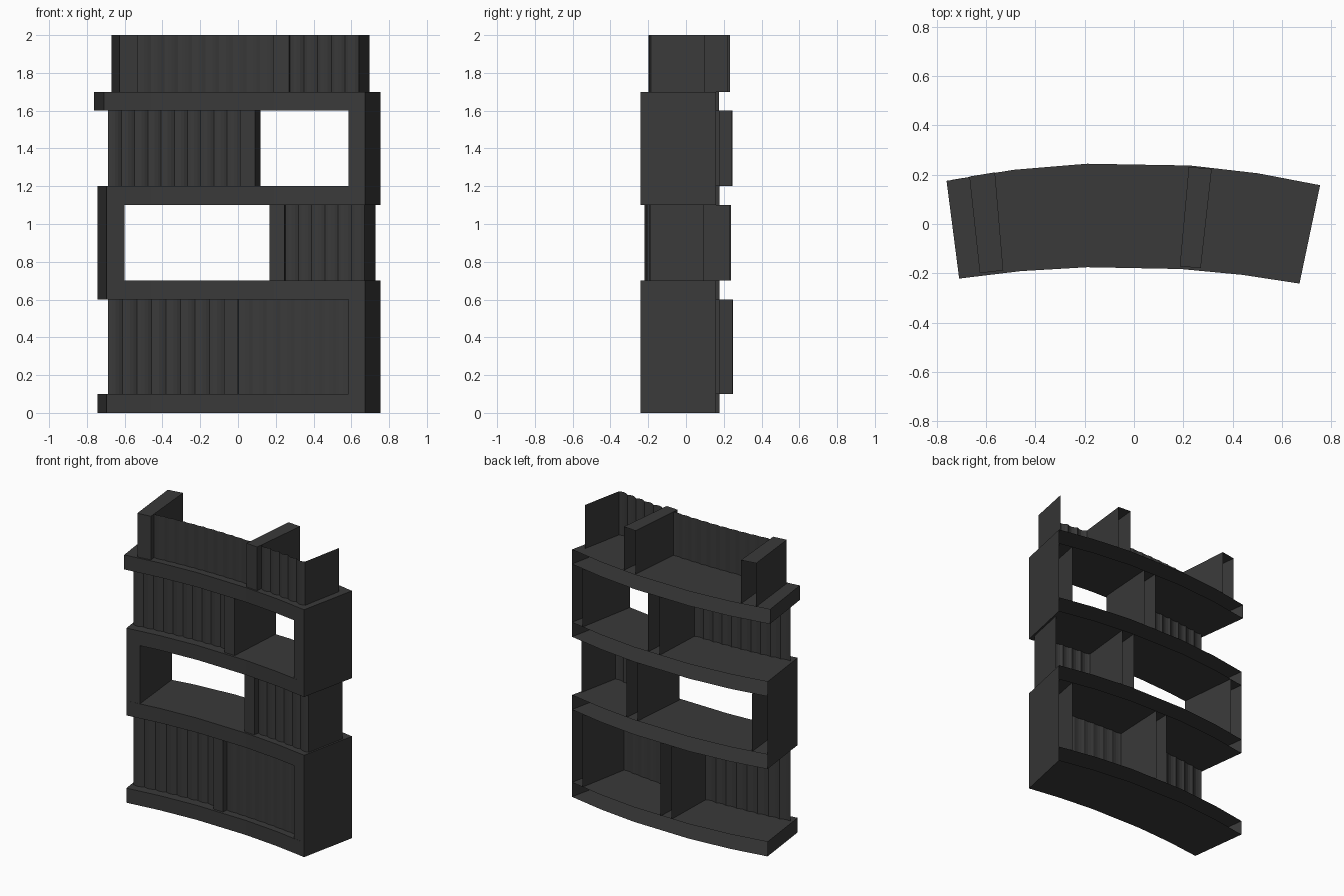
import bpy, bmesh, math

if "Cube" in bpy.data.objects:
    bpy.data.objects.remove(bpy.data.objects["Cube"])

mat = bpy.data.materials.new("charcoal")
mat.diffuse_color = (0.042, 0.042, 0.042, 1)
mat.use_nodes = True
mat.node_tree.nodes["Principled BSDF"].inputs["Base Color"].default_value = mat.diffuse_color


def point(x, d, z):
    """Point d behind the curved front edge, along the fanned-out depth direction."""
    return (x + (0.245 * x + 0.045) * d, -0.174 - 0.12 * (x + 0.08) ** 2 + d, z)


def depth(x):
    return 0.422 - 0.05 * x * x


def finish(name, bm):
    bmesh.ops.remove_doubles(bm, verts=bm.verts, dist=1e-5)
    me = bpy.data.meshes.new(name)
    bm.to_mesh(me)
    bm.free()
    me.materials.append(mat)
    ob = bpy.data.objects.new(name, me)
    bpy.context.collection.objects.link(ob)
    return ob


def open_box(name, xs, z0, z1, inset=0.0, back_gap=0.0, top=True, bottom=True):
    """Curved hollow box: front, both ends, optional caps, open at the back."""
    bm = bmesh.new()
    rows = [[bm.verts.new(point(x, d, z))
             for d, z in ((depth(x) - back_gap, z0), (inset, z0),
                          (inset, z1), (depth(x) - back_gap, z1))] for x in xs]
    for a, b in zip(rows, rows[1:]):
        for i, keep in enumerate((bottom, True, top)):
            if keep:
                bm.faces.new((a[i], b[i], b[i + 1], a[i + 1]))
    bm.faces.new(rows[0])
    bm.faces.new(rows[-1][::-1])
    bmesh.ops.recalc_face_normals(bm, faces=bm.faces)
    return finish(name, bm)


def books(name, x0, x1, z0, z1, bulge=0.01, width=0.072, inset=0.05, cover=False):
    """Row of rounded book spines, with an optional end cover on the right."""
    bm = bmesh.new()
    n = max(1, round((x1 - x0) / width))
    steps = 4
    path = []
    for i in range(n * steps + 1):
        t = (i % steps) / steps
        path.append((x0 + (x1 - x0) * i / (n * steps),
                     inset - bulge * math.sin(math.pi * t)))
    if cover:
        path.append((x1, 0.335))
    low = [bm.verts.new(point(x, d, z0)) for x, d in path]
    high = [bm.verts.new(point(x, d, z1)) for x, d in path]
    for i in range(len(path) - 1):
        bm.faces.new((low[i], low[i + 1], high[i + 1], high[i]))
    return finish(name, bm)


# Curved full-width shelves (the top one reaches slightly further left)
for i, (z, left) in enumerate(((0.0, -0.695), (0.6, -0.695), (1.1, -0.695), (1.6, -0.71))):
    open_box(f"shelf_{i + 1}", (left, -0.46, -0.19, 0.19, 0.44, 0.672), z, z + 0.1)

# Alternating end uprights
for name, xs, z0, z1 in (("right_upright_lower", (0.585, 0.672), 0.1, 0.6),
                         ("left_upright", (-0.695, -0.60), 0.7, 1.1),
                         ("right_upright_upper", (0.585, 0.672), 1.2, 1.6)):
    open_box(name, xs, z0, z1, top=False, bottom=False)

# Dividers inside each level
for name, xs, z0, z1 in (("divider_1", (-0.075, 0.0), 0.1, 0.6),
                         ("divider_2", (0.165, 0.245), 0.7, 1.1),
                         ("divider_3", (0.01, 0.09), 1.2, 1.6)):
    open_box(name, xs, z0, z1, inset=0.012, top=False, bottom=False)

# Free-standing dividers on the top
open_box("top_divider_left", (-0.625, -0.53), 1.7, 2.0, 0.01, bottom=False)
open_box("top_divider_right", (0.185, 0.27), 1.7, 2.0, 0.01, 0.006, bottom=False)

# Rows of books
books("books_1_left", -0.68, -0.075, 0.1, 0.6, inset=0.065)
books("books_1_right", 0.0, 0.585, 0.1, 0.6, bulge=0.006)
books("books_2_right", 0.245, 0.66, 0.7, 1.1, cover=True)
books("books_3_left", -0.68, 0.01, 1.2, 1.6, inset=0.065)
books("books_top_middle", -0.53, 0.185, 1.7, 2.0, bulge=0.006)
books("books_top_right", 0.27, 0.63, 1.7, 2.0, bulge=0.014, cover=True)
